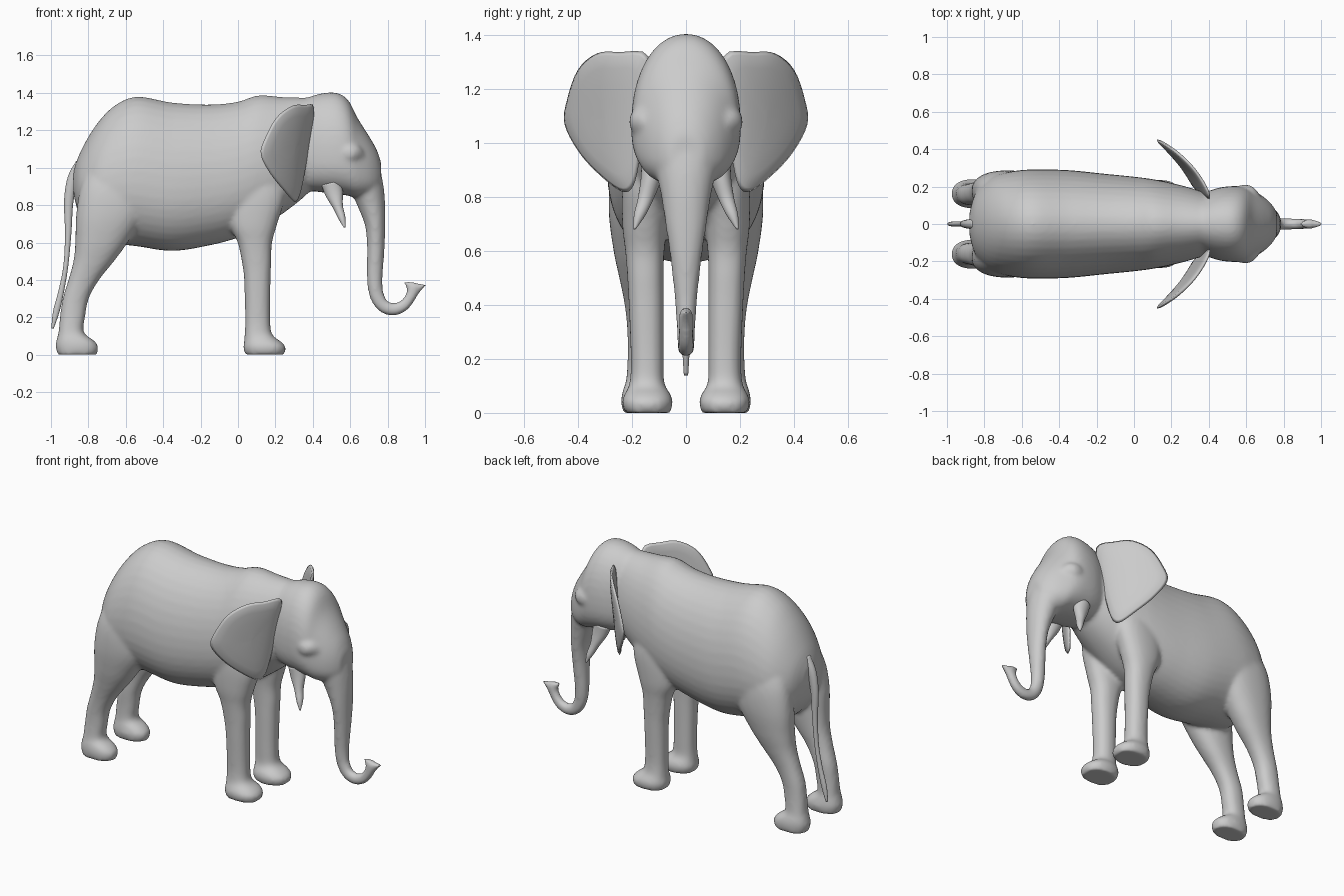
import bpy, bmesh, math
from mathutils import Vector

if "Cube" in bpy.data.objects:
    bpy.data.objects.remove(bpy.data.objects["Cube"])

SIDES = 40


def spline(rows, steps=5, closed=False):
    """Catmull-Rom interpolation through rows of numbers."""
    n, out = len(rows), []
    for i in range(n if closed else n - 1):
        pick = (lambda k: rows[k % n]) if closed else (lambda k: rows[max(0, min(n - 1, k))])
        a, b, c, d = pick(i - 1), pick(i), pick(i + 1), pick(i + 2)
        for s in range(steps):
            t = s / steps
            out.append([0.5 * (2 * q + (r - p) * t + (2 * p - 5 * q + 4 * r - u) * t * t
                               + (3 * q - p - 3 * r + u) * t ** 3)
                        for p, q, r, u in zip(a, b, c, d)])
    if not closed:
        out.append(list(rows[-1]))
    return out


def skin(name, rings):
    """Bridge a list of point rings into a closed, smooth-shaded object."""
    bm = bmesh.new()
    vs = [[bm.verts.new(p) for p in ring] for ring in rings]
    n = len(vs[0])
    for a, b in zip(vs, vs[1:]):
        for i in range(n):
            j = (i + 1) % n
            bm.faces.new((a[i], a[j], b[j], b[i]))
    bm.faces.new(vs[0])
    bm.faces.new(vs[-1])
    bmesh.ops.recalc_face_normals(bm, faces=bm.faces)
    me = bpy.data.meshes.new(name)
    bm.to_mesh(me)
    bm.free()
    for p in me.polygons:
        p.use_smooth = True
    ob = bpy.data.objects.new(name, me)
    bpy.context.collection.objects.link(ob)
    return ob


def spow(v, p):
    return math.copysign(abs(v) ** p, v)


def circle(top, low):
    """Unit superellipse points, with separate upper and lower fullness."""
    pts = []
    for i in range(SIDES):
        a = 2 * math.pi * i / SIDES
        p = top if math.sin(a) > 0 else low
        pts.append((spow(math.cos(a), 2 / p), spow(math.sin(a), 2 / p)))
    return pts


def slices(name, rows, frac, top_p, low_p):
    """Loft along x from rows of (x, top, bottom, half width)."""
    rings = []
    for x, top, bot, w in spline(rows):
        zc = bot + frac * (top - bot)
        rings.append([(x, w * c, zc + s * ((top - zc) if s > 0 else (zc - bot)))
                      for c, s in circle(top_p, low_p)])
    return skin(name, rings)


def leg(name, rows, side):
    """Loft upward from rows of (z, x0, x1, y0, y1)."""
    return skin(name, [[((a + b) / 2 + c * (b - a) / 2, side * ((d + e) / 2 + s * (e - d) / 2), z)
                        for c, s in circle(2.3, 2.3)] for z, a, b, d, e in spline(rows)])


def tube(name, rows, side=1):
    """Sweep along rows of (x, y, z, in-plane radius, y radius)."""
    pts = spline(rows)
    rings = []
    for i, (x, y, z, r, ry) in enumerate(pts):
        a, b = pts[max(0, i - 1)], pts[min(len(pts) - 1, i + 1)]
        t = Vector((b[0] - a[0], 0, b[2] - a[2])).normalized()
        rings.append([(x + t.z * r * c, side * (y + ry * s), z - t.x * r * c)
                      for c, s in circle(2, 2)])
    return skin(name, rings)


# Torso
parts = [slices("body", [
    (-.88, .98, .86, .06), (-.845, 1.08, .74, .17), (-.765, 1.22, .63, .25),
    (-.665, 1.328, .595, .28), (-.54, 1.38, .58, .292), (-.35, 1.348, .555, .288),
    (-.15, 1.338, .585, .268), (0, 1.353, .625, .253), (.11, 1.387, .67, .238),
    (.24, 1.378, .755, .21), (.36, 1.375, .85, .175), (.45, 1.37, .95, .14)], .42, 1.95, 2.2)]

# Head
parts.append(slices("head", [
    (.3, 1.35, .9, .13), (.37, 1.375, .88, .165), (.45, 1.398, .868, .193),
    (.53, 1.4, .86, .203), (.59, 1.36, .85, .198), (.64, 1.265, .84, .178),
    (.70, 1.17, .85, .14), (.74, 1.1, .87, .1), (.765, 1.03, .9, .06)], .38, 2.1, 2.6))

# Trunk with curled, flared tip
parts.append(tube("trunk", [
    (.66, 0, 1.02, .09, .13), (.69, 0, .9, .088, .112), (.715, 0, .8, .073, .092),
    (.733, 0, .7, .055, .077), (.737, 0, .6, .048, .062), (.734, 0, .5, .045, .05),
    (.731, 0, .4, .042, .04), (.741, 0, .32, .039, .035), (.775, 0, .262, .036, .033),
    (.83, 0, .242, .034, .031), (.885, 0, .262, .031, .029), (.92, 0, .305, .03, .027),
    (.937, 0, .345, .038, .026), (.945, 0, .385, .067, .023)]))

# Legs and brow ridges, mirrored
hind = [(0, -.965, -.755, .09, .235), (.045, -.975, -.747, .083, .24), (.08, -.97, -.775, .09, .235),
        (.12, -.96, -.825, .1, .222), (.2, -.952, -.818, .103, .216), (.3, -.937, -.798, .1, .217),
        (.4, -.907, -.743, .1, .227), (.5, -.88, -.663, .09, .247), (.6, -.87, -.59, .08, .268),
        (.75, -.865, -.5, .07, .286), (.9, -.84, -.48, .07, .275), (1.05, -.78, -.52, .1, .22)]
fore = [(0, .038, .248, .058, .227), (.04, .028, .255, .048, .237), (.07, .033, .23, .058, .227),
        (.11, .036, .182, .08, .209), (.2, .038, .172, .083, .204), (.4, .033, .174, .083, .212),
        (.5, .02, .178, .083, .217), (.6, -.002, .182, .08, .225), (.7, -.045, .21, .07, .236),
        (.85, -.06, .25, .06, .235), (1, -.02, .22, .08, .21)]
for side in (1, -1):
    parts.append(leg("hind_leg", hind, side))
    parts.append(leg("front_leg", fore, side))
    parts.append(tube("brow", [(.52, .165, 1.08, .02, .02), (.58, .165, 1.08, .05, .045),
                               (.63, .157, 1.07, .05, .045), (.67, .135, 1.05, .02, .02)], side))

# Fuse the skin into one smooth surface
bpy.ops.object.select_all(action='DESELECT')
for ob in parts:
    ob.select_set(True)
bpy.context.view_layer.objects.active = parts[0]
bpy.ops.object.join()
body = bpy.context.object
body.name = "body"
rm = body.modifiers.new("fuse", 'REMESH')
rm.mode = 'VOXEL'
rm.voxel_size = .012
rm.use_smooth_shade = True
sm = body.modifiers.new("relax", 'SMOOTH')
sm.factor = .5
sm.iterations = 8
bpy.ops.object.convert(target='MESH')

# Ears: curved, tilted shells swept back from the neck
outline = spline([(.14, 1.32), (.25, 1.335), (.33, 1.33), (.40, 1.27), (.44, 1.16), (.45, 1.07),
                  (.40, .97), (.33, .89), (.24, .82), (.195, .84), (.17, .95), (.15, 1.13)], 4, True)
cy, cz = .29, 1.09
normal = Vector((.76, .65, 0))
for side, tag in ((1, "left"), (-1, "right")):
    rings = []
    for s, t in ((.02, 1), (.25, 1), (.5, 1), (.75, .9), (.94, .6), (1, 0),
                 (.94, -.6), (.75, -.9), (.5, -1), (.25, -1), (.02, -1)):
        ring = []
        for y, z in outline:
            y, z = cy + s * (y - cy), cz + s * (z - cz)
            d = y - .18
            p = Vector((.36 - .45 * d - 1.6 * d * d + .12 * (z - 1.07), y, z)) + normal * t * .014
            ring.append((p.x, side * p.y, p.z))
        rings.append(ring)
    skin(tag + "_ear", rings)

    # Tusks
    tube(tag + "_tusk", [(.5, .12, .92, .055, .045), (.515, .13, .86, .047, .038),
                         (.535, .15, .79, .027, .029), (.556, .172, .73, .019, .021),
                         (.57, .19, .68, .004, .004)], side)

# Tail
tube("tail", [(-.84, 0, 1.02, .03, .03), (-.882, 0, .94, .03, .025), (-.905, 0, .82, .025, .02),
              (-.908, 0, .65, .017, .016), (-.92, 0, .48, .013, .013), (-.945, 0, .34, .015, .013),
              (-.972, 0, .23, .017, .013), (-.992, 0, .14, .006, .008)])
